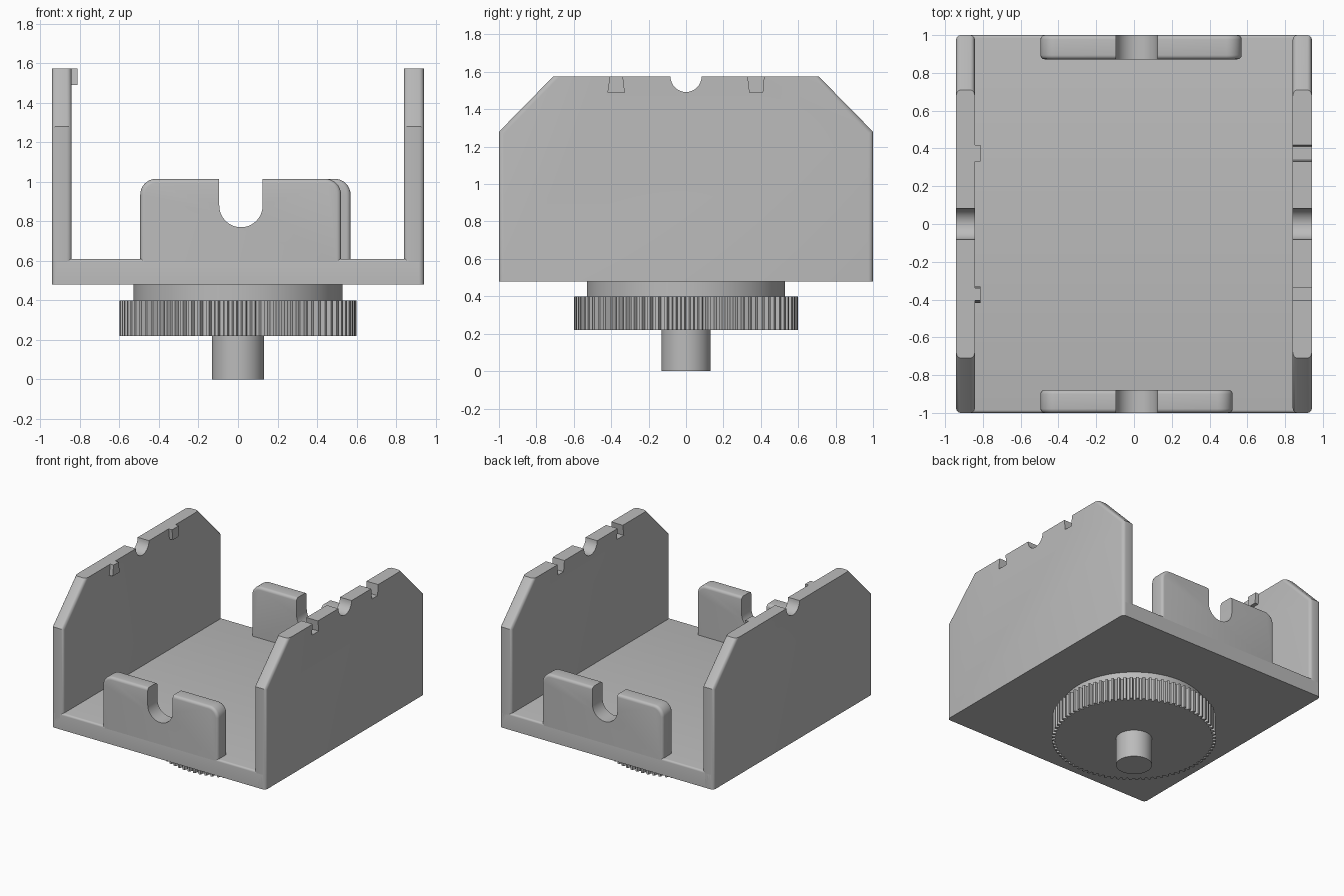
import bpy, bmesh
from math import sin, cos, pi, radians

if "Cube" in bpy.data.objects:
    bpy.data.objects.remove(bpy.data.objects["Cube"], do_unlink=True)

GREY = (0.5, 0.5, 0.5, 1)
mat = bpy.data.materials.new("plain grey")
mat.use_nodes = True
mat.diffuse_color = GREY
mat.node_tree.nodes["Principled BSDF"].inputs["Base Color"].default_value = GREY


def arc(cx, cy, r, start, end, steps=8):
    """Points on an arc, angles in degrees."""
    angles = [radians(start + (end - start) * i / steps) for i in range(steps + 1)]
    return [(cx + r * cos(a), cy + r * sin(a)) for a in angles]


def prism(name, profile, axis, lo, hi, fillet=0, pick=None):
    """Extrude a profile along an axis; fillet the rim edges chosen by pick."""
    place = {"x": lambda u, v, d: (d, u, v),
             "y": lambda u, v, d: (u, d, v),
             "z": lambda u, v, d: (u, v, d)}[axis]
    k = "xyz".index(axis)
    bm = bmesh.new()
    rings = [[bm.verts.new(place(u, v, d)) for u, v in profile] for d in (lo, hi)]
    bm.faces.new(rings[0])
    bm.faces.new(rings[1][::-1])
    n = len(profile)
    for i in range(n):
        j = (i + 1) % n
        bm.faces.new((rings[0][j], rings[0][i], rings[1][i], rings[1][j]))
    bmesh.ops.recalc_face_normals(bm, faces=bm.faces[:])
    if fillet:
        rim = [e for e in bm.edges
               if abs(e.verts[0].co[k] - e.verts[1].co[k]) < 1e-6
               and pick(e.verts[0].co, e.verts[1].co)]
        bmesh.ops.bevel(bm, geom=rim, offset=fillet, segments=4,
                        profile=0.5, affect="EDGES", clamp_overlap=True)
    mesh = bpy.data.meshes.new(name)
    bm.to_mesh(mesh)
    bm.free()
    mesh.materials.append(mat)
    obj = bpy.data.objects.new(name, mesh)
    bpy.context.collection.objects.link(obj)
    bpy.ops.object.select_all(action="DESELECT")
    obj.select_set(True)
    bpy.context.view_layer.objects.active = obj
    bpy.ops.object.shade_smooth_by_angle(angle=radians(28))
    return obj


BASE, FLOOR, SHOULDER, TOP = 0.48, 0.61, 1.28, 1.575
SLOT = 1.49

# Floor slab with softened front and back top edges
prism("floor", [(-0.92, BASE), (0.92, BASE), (0.92, FLOOR), (-0.92, FLOOR)],
      "y", -1, 1, 0.015, lambda a, b: min(a.z, b.z) > FLOOR - 0.01)

# Side walls, with a round rest in both and key slots in the left one
rest = arc(0, TOP, 0.083, 0, -180, 16)
front_key = [(-0.34, TOP), (-0.33, SLOT), (-0.417, SLOT), (-0.405, TOP)]
back_key = [(0.417, TOP), (0.41, SLOT), (0.34, SLOT), (0.33, TOP)]


def wall(name, lo, hi, slotted):
    top = (back_key + rest + front_key) if slotted else rest
    outline = ([(-1, BASE), (1, BASE), (1, SHOULDER), (0.71, TOP)] + top
               + [(-0.71, TOP), (-1, SHOULDER)])
    prism(name, outline, "x", lo, hi, 0.025,
          lambda a, b: min(abs(a.y), abs(b.y)) > 0.7 and max(a.z, b.z) > BASE + 0.01)


wall("left_wall", 0.84, 0.942, True)
wall("right_wall", -0.942, -0.842, False)

# Keys on the inner face of the right wall
for name, key in (("front_key", front_key), ("back_key", back_key)):
    prism(name, key, "x", -0.86, -0.812)

# Upright end plates with a U-shaped opening
CX, R, PLATE_TOP, CORNER, FOOT = 0.015, 0.11, 1.015, 0.08, 0.585


def end_plate(name, right, left, lo, hi):
    outline = ([(right, FOOT), (left, FOOT)]
               + arc(left - CORNER, PLATE_TOP - CORNER, CORNER, 0, 90)
               + [(CX + R, PLATE_TOP)]
               + arc(CX, 0.88, R, 0, -180, 20)
               + [(CX - R, PLATE_TOP)]
               + arc(right + CORNER, PLATE_TOP - CORNER, CORNER, 90, 180))

    def outer(a, b):
        in_opening = max(abs(a.x - CX), abs(b.x - CX)) < R + 0.002
        return not in_opening and max(a.z, b.z) > FOOT + 0.01

    prism(name, outline, "y", lo, hi, 0.022, outer)


end_plate("front_plate", -0.495, 0.522, -1, -0.878)
end_plate("back_plate", -0.495, 0.57, 0.872, 1)

# Collar, toothed wheel and shaft under the floor
prism("collar", arc(0, 0, 0.53, 0, 357, 119), "z", 0.39, BASE + 0.01)
prism("shaft", arc(0, 0, 0.132, 0, 354, 59), "z", 0, 0.24)

TEETH = 80
teeth = []
for i in range(TEETH):
    for part, radius in ((0, 0.575), (0.35, 0.575), (0.5, 0.6), (0.85, 0.6)):
        a = 2 * pi * (i + part) / TEETH
        teeth.append((radius * cos(a), radius * sin(a)))
prism("toothed_wheel", teeth, "z", 0.22, 0.40)
